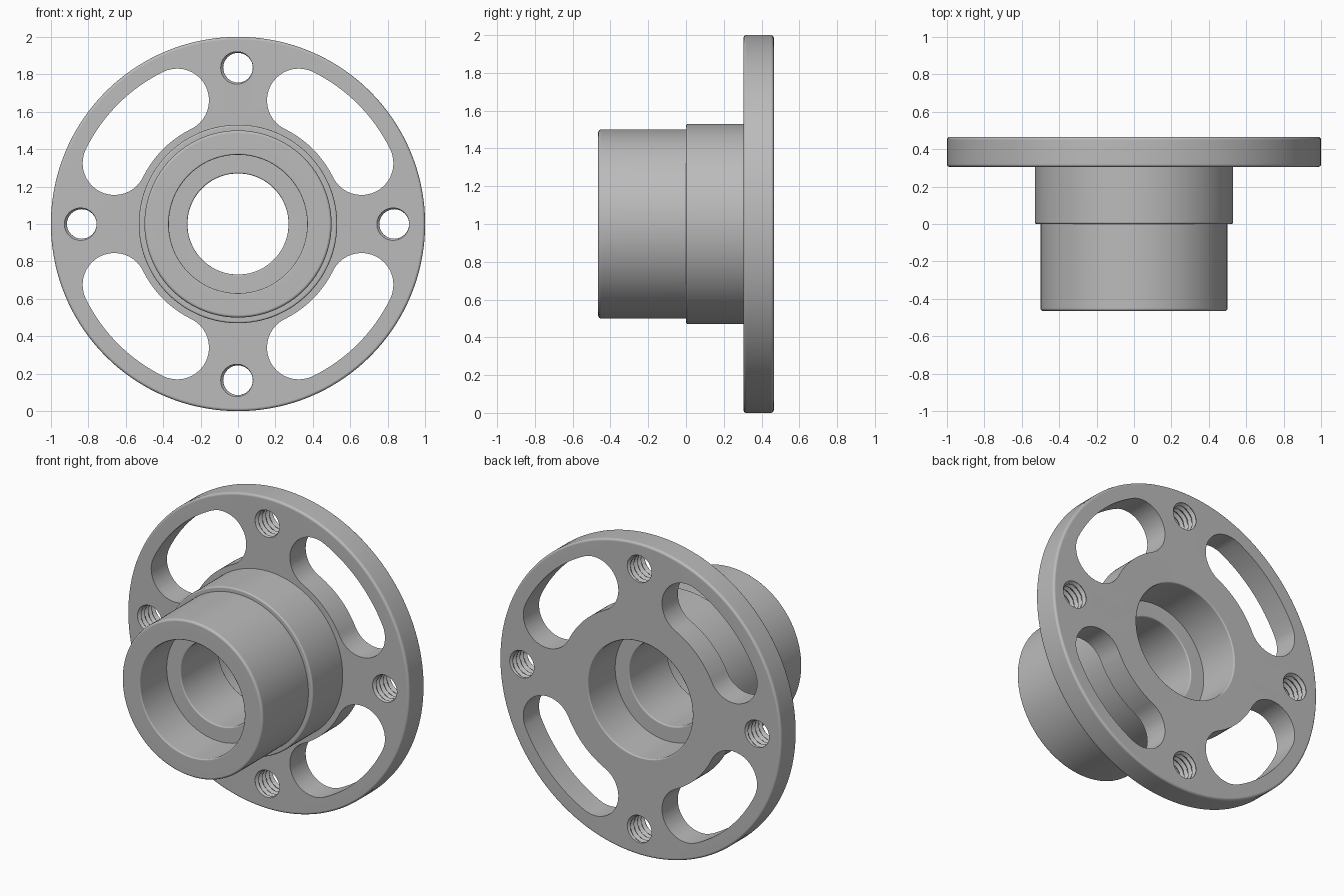
import bpy, bmesh
from math import sin, cos, pi, radians
from mathutils import Vector

if "Cube" in bpy.data.objects:
    bpy.data.objects.remove(bpy.data.objects["Cube"])

CENTRE = 1.0                    # height of the hub axis
FLANGE_FRONT, FLANGE_BACK = 0.305, 0.465
CUT_FRONT, CUT_BACK = 0.28, 0.49


def skin(bm, rings, loop=False):
    """Join equal rings of points with quads; cap the ends or loop them."""
    rows = [[bm.verts.new(p) for p in ring] for ring in rings]
    pairs = list(zip(rows, rows[1:])) + ([(rows[-1], rows[0])] if loop else [])
    for a, b in pairs:
        for i in range(len(a)):
            j = (i + 1) % len(a)
            bm.faces.new((a[i], a[j], b[j], b[i]))
    if not loop:
        bm.faces.new(rows[0])
        bm.faces.new(rows[-1][::-1])


def make_object(name, bm):
    bmesh.ops.recalc_face_normals(bm, faces=bm.faces)
    mesh = bpy.data.meshes.new(name)
    bm.to_mesh(mesh)
    bm.free()
    obj = bpy.data.objects.new(name, mesh)
    bpy.context.collection.objects.link(obj)
    return obj


def rounded(corners, steps=4):
    """Round each (radius, y, fillet) corner of a closed profile."""
    points = []
    for i, (r, y, f) in enumerate(corners):
        p = Vector((r, y))
        if f == 0:
            points.append(p)
            continue
        before = (Vector(corners[i - 1][:2]) - p).normalized() * f
        after = (Vector(corners[(i + 1) % len(corners)][:2]) - p).normalized() * f
        for k in range(steps + 1):
            t = k / steps * pi / 2
            points.append(p + before * (1 - sin(t)) + after * (1 - cos(t)))
    return points


def polar(r, angle, y):
    return Vector((r * cos(angle), y, CENTRE + r * sin(angle)))


# Turned body: stepped hub, round flange, bore with an inner shoulder
profile = rounded([
    (0.37, -0.465, 0.008), (0.50, -0.465, 0.015), (0.50, 0.0, 0),
    (0.53, 0.0, 0.01), (0.53, FLANGE_FRONT, 0), (1.0, FLANGE_FRONT, 0.015),
    (1.0, FLANGE_BACK, 0.015), (0.37, FLANGE_BACK, 0.008),
    (0.37, 0.19, 0), (0.27, 0.19, 0.008), (0.27, -0.195, 0.008), (0.37, -0.195, 0),
])
SIDES = 144
bm = bmesh.new()
skin(bm, [[polar(p.x, 2 * pi * i / SIDES, p.y) for i in range(SIDES)]
          for p in profile], loop=True)
body = make_object("flanged_hub", bm)

# Cutters: four kidney slots and four threaded bolt holes
bm = bmesh.new()
MID, HALF = 0.736, 0.17
START, END = radians(26.2), radians(63.8)


def slot_ring(turn, y):
    ring = []
    n = 20
    for radius, a, b, flip in ((MID + HALF, START, END, 0), (MID - HALF, END, START, pi)):
        for k in range(n):
            ring.append(polar(radius, turn + a + (b - a) * k / n, y))
        centre = polar(MID, turn + b, y)
        for k in range(n):
            t = turn + b + flip + pi * k / n
            ring.append(centre + Vector((cos(t), 0, sin(t))) * HALF)
    return ring


def thread_ring(centre, y, pitch=0.036, sides=32):
    ring = []
    for i in range(sides):
        a = 2 * pi * i / sides
        phase = (y / pitch + i / sides) % 1
        wave = min(1, max(0, 2.4 * abs(phase - 0.5) - 0.1))
        r = 0.079 + 0.015 * wave
        ring.append(centre + Vector((r * cos(a), y, r * sin(a))))
    return ring


ROWS = 47
for q in range(4):
    turn = q * pi / 2
    skin(bm, [slot_ring(turn, CUT_FRONT), slot_ring(turn, CUT_BACK)])
    hole = polar(0.835, turn, 0)
    skin(bm, [thread_ring(hole, CUT_FRONT + (CUT_BACK - CUT_FRONT) * k / ROWS)
              for k in range(ROWS + 1)])
cutter = make_object("slot_and_hole_cutter", bm)
cutter.hide_render = True

cut = body.modifiers.new("slots_and_holes", "BOOLEAN")
cut.operation, cut.solver, cut.object = "DIFFERENCE", "EXACT", cutter
bpy.ops.object.select_all(action="DESELECT")
bpy.context.view_layer.objects.active = body
body.select_set(True)
bpy.ops.object.modifier_apply(modifier=cut.name)
bpy.data.objects.remove(cutter)

# Smooth turned faces with crisp edges
bpy.ops.object.shade_smooth_by_angle(angle=radians(30))
weighted = body.modifiers.new("flat_face_normals", "WEIGHTED_NORMAL")
weighted.keep_sharp = True

# Plain grey metal
grey = bpy.data.materials.new("machined_grey")
grey.use_nodes = True
colour = (0.5, 0.5, 0.5, 1)
grey.diffuse_color = colour
grey.node_tree.nodes["Principled BSDF"].inputs["Base Color"].default_value = colour
body.data.materials.clear()
body.data.materials.append(grey)
